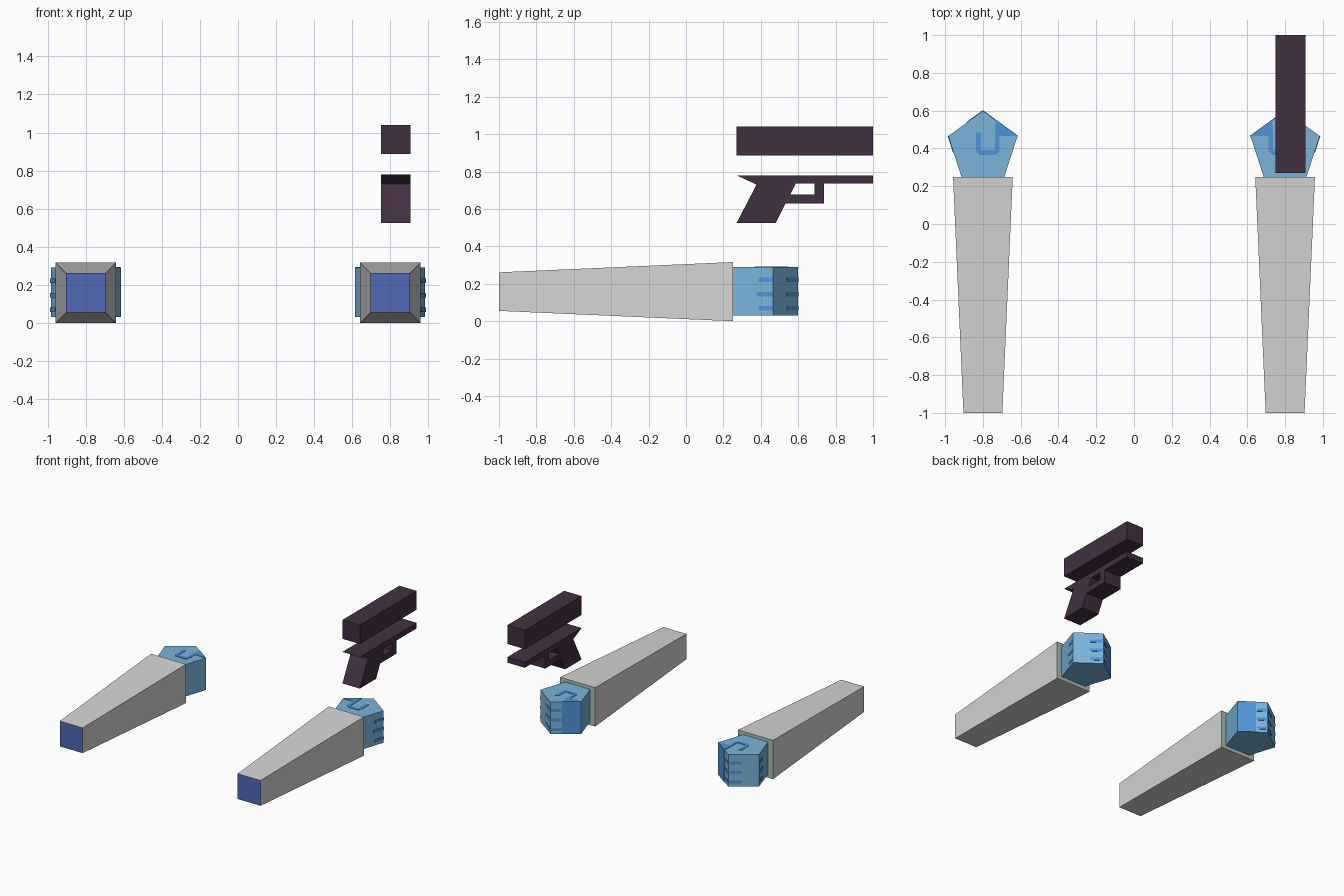
import bpy, bmesh, math
from mathutils import Vector

if "Cube" in bpy.data.objects:
    bpy.data.objects.remove(bpy.data.objects["Cube"])


def material(name, rgb):
    m = bpy.data.materials.new(name)
    lin = [((c / 255 + 0.055) / 1.055) ** 2.4 for c in rgb]
    m.diffuse_color = (*lin, 1)
    m.use_nodes = True
    m.node_tree.nodes["Principled BSDF"].inputs["Base Color"].default_value = m.diffuse_color
    return m


SLEEVE = material("sleeve grey", (213, 213, 213))
RIM = material("cuff greenish grey", (172, 188, 182))
CAP = material("sleeve end blue", (80, 104, 182))
GLOVE = material("glove light blue", (122, 180, 220))
LINE = material("glove line blue", (80, 147, 215))
GUN = material("dark plum", (66, 48, 65))


def finish(name, bm, mats):
    bmesh.ops.recalc_face_normals(bm, faces=bm.faces)
    me = bpy.data.meshes.new(name)
    bm.to_mesh(me)
    bm.free()
    for m in mats:
        me.materials.append(m)
    ob = bpy.data.objects.new(name, me)
    bpy.context.collection.objects.link(ob)
    return ob


def add_prism(bm, pts, offset):
    """Extrude a flat outline of 3D points along an offset vector."""
    f = bm.faces.new([bm.verts.new(p) for p in pts])
    r = bmesh.ops.extrude_face_region(bm, geom=[f])
    bmesh.ops.translate(bm, vec=offset, verts=[v for v in r["geom"] if isinstance(v, bmesh.types.BMVert)])


# Hand dimensions: regular pentagon seen from above
CX, CY, R, Z0, Z1 = 0.8, 0.406, 0.193, 0.03, 0.29
ARM_Z = 0.158


def build_arm(side, label):
    # tapered square sleeve, coloured by face direction
    bm = bmesh.new()
    rings = []
    for y, h in ((-1.0, 0.103), (0.25, 0.158)):
        rings.append([bm.verts.new((side * CX + a * h, y, ARM_Z + b * h))
                      for a, b in ((-1, -1), (1, -1), (1, 1), (-1, 1))])
    for ring in rings:
        bm.faces.new(ring)
    for i in range(4):
        j = (i + 1) % 4
        bm.faces.new((rings[0][i], rings[0][j], rings[1][j], rings[1][i]))
    bmesh.ops.recalc_face_normals(bm, faces=bm.faces)
    for f in bm.faces:
        f.material_index = 1 if f.normal.y > 0.9 else 2 if f.normal.y < -0.9 else 0
    finish(label + "_sleeve", bm, [SLEEVE, RIM, CAP])

    # pentagon hand; corners run apex, outer, rear outer, rear inner, inner
    corner = [Vector((side * (CX + R * math.sin(a)), CY + R * math.cos(a), 0))
              for a in (math.radians(72 * i) for i in range(5))]
    bm = bmesh.new()
    add_prism(bm, [c + Vector((0, 0, Z0)) for c in corner], Vector((0, 0, Z1 - Z0)))
    finish(label + "_hand", bm, [GLOVE])

    # finger lines and thumb patch as thin plates
    bm = bmesh.new()
    centre = Vector((side * CX, CY, 0))

    def side_plate(i, j, t0, t1, z0, z1):
        p, q = corner[i], corner[j]
        out = ((p + q) / 2 - centre).normalized() * 0.003
        a, b = p.lerp(q, t0), p.lerp(q, t1)
        add_prism(bm, [Vector((v.x, v.y, z)) for v, z in ((a, z0), (b, z0), (b, z1), (a, z1))], out)

    for k, z in enumerate((0.068, 0.145, 0.222)):
        reach = 0.40 if k == 1 else 0.36
        side_plate(1, 2, 0, reach, z - 0.012, z + 0.012)
        side_plate(0, 1, 0, 0.45, z - 0.012, z + 0.012)
        side_plate(0, 4, 0, 0.36, z - 0.012, z + 0.012)
    side_plate(4, 0, 0, 0.62, Z0, Z1)

    # thumb outline on the back of the hand, u runs from hand centre inward
    def top_plate(uv):
        add_prism(bm, [Vector((side * (CX - u), v, Z1)) for u, v in uv], Vector((0, 0, 0.003)))

    edge = corner[4].lerp(corner[0], 0.62)
    u_edge = CX - abs(edge.x)
    u_in = CX - abs(corner[4].x)
    top_plate([(-0.037, 0.485), (-0.037, 0.385), (-0.017, 0.365), (0.065, 0.365), (0.088, 0.385),
               (0.088, 0.465), (u_in, corner[4].y), (u_edge, edge.y), (0.064, 0.465),
               (0.064, 0.392), (-0.011, 0.392), (-0.011, 0.485)])
    finish(label + "_hand_lines", bm, [LINE])


build_arm(-1, "left")
build_arm(1, "right")


# Pistol, drawn as side profiles (y, z) extruded across x
def gun_part(name, outlines):
    bm = bmesh.new()
    for o in outlines:
        add_prism(bm, [Vector((0.75, y, z)) for y, z in o], Vector((0.157, 0, 0)))
    finish(name, bm, [GUN])


gun_part("pistol_slide", [[(0.27, 0.887), (1.0, 0.887), (1.0, 1.04), (0.27, 1.04)]])
gun_part("pistol_frame", [[(0.27, 0.78), (0.377, 0.73), (0.27, 0.524), (0.479, 0.524),
                           (0.586, 0.735), (1.0, 0.735), (1.0, 0.78)]])
gun_part("trigger_guard", [[(0.687, 0.735), (0.687, 0.677), (0.557, 0.677), (0.532, 0.628),
                            (0.738, 0.628), (0.738, 0.735)]])
